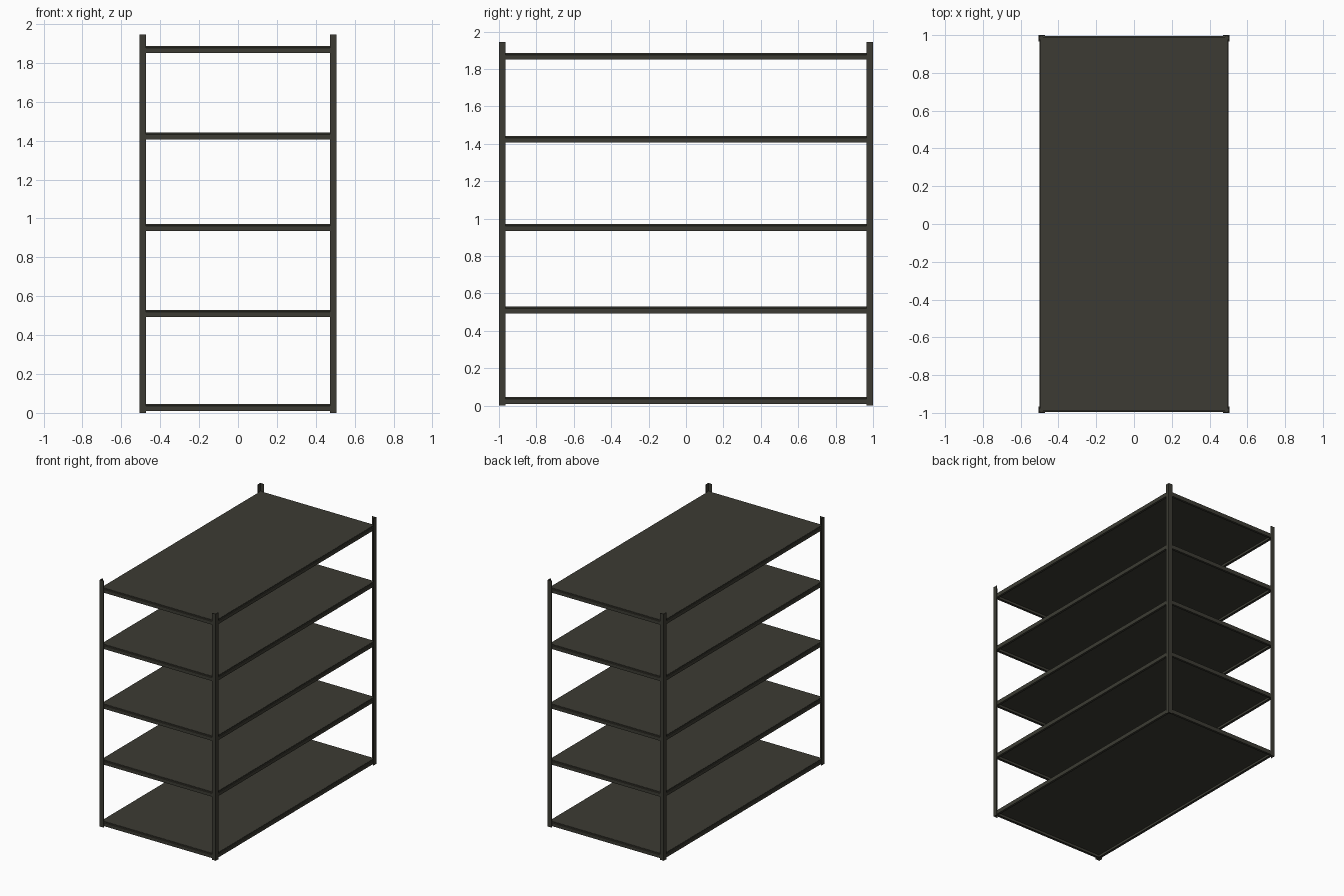
import bpy, bmesh
from mathutils import Matrix
from math import pi

if "Cube" in bpy.data.objects:
    bpy.data.objects.remove(bpy.data.objects["Cube"])

HX, HY, HEIGHT = 0.506, 1.0, 1.945      # outer half sizes and post height
LEG, THICK = 0.034, 0.005               # angle-post leg width and sheet thickness
SHELF_TOPS = [0.045, 0.529, 0.970, 1.441, 1.885]

steel = bpy.data.materials.new("dark olive steel")
steel.diffuse_color = (0.045, 0.044, 0.033, 1)
steel.use_nodes = True
steel.node_tree.nodes["Principled BSDF"].inputs["Base Color"].default_value = steel.diffuse_color


def extrude_profile(name, points, length, matrix):
    """Extrude a closed 2D profile along local z, then place it."""
    bm = bmesh.new()
    face = bm.faces.new([bm.verts.new((x, y, 0)) for x, y in points])
    ext = bmesh.ops.extrude_face_region(bm, geom=[face])["geom"]
    verts = [g for g in ext if isinstance(g, bmesh.types.BMVert)]
    bmesh.ops.translate(bm, verts=verts, vec=(0, 0, length))
    bm.transform(matrix)
    bmesh.ops.recalc_face_normals(bm, faces=bm.faces)
    mesh = bpy.data.meshes.new(name)
    bm.to_mesh(mesh)
    bm.free()
    mesh.materials.append(steel)
    obj = bpy.data.objects.new(name, mesh)
    bpy.context.collection.objects.link(obj)
    return obj


# Corner posts: L-shaped angles, open towards the inside
angle = [(0, 0), (LEG, 0), (LEG, THICK), (THICK, THICK), (THICK, LEG), (0, LEG)]
for sx in (-1, 1):
    for sy in (-1, 1):
        pts = [(sx * (HX - x), sy * (HY - y)) for x, y in angle]
        extrude_profile("corner_post", pts, HEIGHT, Matrix())

# Edge rails: channel section with a shallow groove, x = inward, y = up
rail = [(0.004, 0), (0.004, -0.007), (0, -0.009), (0, -0.035), (0.018, -0.035),
        (0.018, -0.031), (0.006, -0.031), (0.006, -0.004), (0.018, -0.004), (0.018, 0)]
IX, IY = HX - THICK, HY - THICK         # rails sit inside the posts
for top in SHELF_TOPS:
    # Deck panel, flush with the rail tops
    dx, dy = IX - 0.005, IY - 0.005
    extrude_profile("shelf_deck", [(-dx, -dy), (dx, -dy), (dx, dy), (-dx, dy)], 0.006,
                    Matrix.Translation((0, 0, top - 0.005)))
    for side in range(4):
        along, out = (IX, IY) if side % 2 == 0 else (IY, IX)
        # local x -> inward (+y), local y -> up, local z -> along x
        axes = Matrix(((0, 0, 1, -along), (1, 0, 0, -out), (0, 1, 0, top), (0, 0, 0, 1)))
        extrude_profile("shelf_rail", rail, 2 * along,
                        Matrix.Rotation(side * pi / 2, 4, "Z") @ axes)
